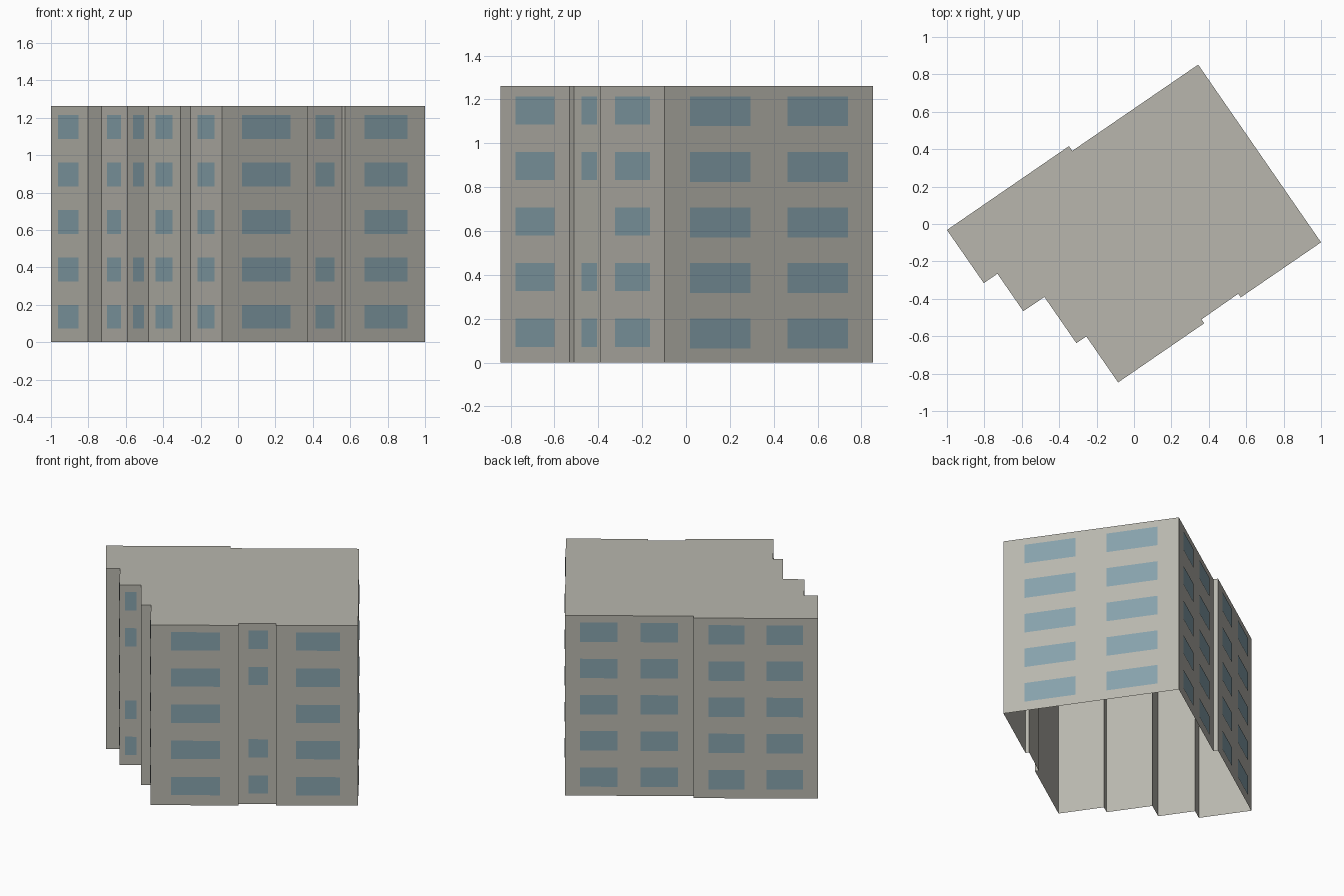
import bpy
import bmesh
from mathutils import Vector

if "Cube" in bpy.data.objects:
    bpy.data.objects.remove(bpy.data.objects["Cube"])

HEIGHT = 1.262
PROUD = 0.003      # how far the panes stand off the wall
Z = Vector((0, 0, 1))


def make_material(name, rgb):
    mat = bpy.data.materials.new(name)
    mat.use_nodes = True
    color = (*rgb, 1)
    mat.diffuse_color = color
    mat.node_tree.nodes["Principled BSDF"].inputs["Base Color"].default_value = color
    return mat


def make_object(name, bm, mat):
    mesh = bpy.data.meshes.new(name)
    bm.to_mesh(mesh)
    bm.free()
    mesh.materials.append(mat)
    obj = bpy.data.objects.new(name, mesh)
    bpy.context.collection.objects.link(obj)
    return obj


concrete = make_material("warm grey concrete", (0.48, 0.47, 0.42))
glass = make_material("blue grey glass", (0.24, 0.36, 0.41))

# Footprint, counterclockwise from the left corner
footprint = [Vector((x, y, 0)) for x, y in (
    (-1, -0.032), (-0.803, -0.316), (-0.73, -0.266), (-0.592, -0.466),
    (-0.479, -0.39), (-0.308, -0.637), (-0.255, -0.601), (-0.085, -0.847),
    (0.375, -0.531), (0.361, -0.51), (0.557, -0.373), (0.571, -0.392),
    (1, -0.098), (0.343, 0.852), (-0.33, 0.391), (-0.348, 0.416))]
count = len(footprint)

# Walls and flat roof, open underneath
bm = bmesh.new()
low = [bm.verts.new(p) for p in footprint]
high = [bm.verts.new(p + Z * HEIGHT) for p in footprint]
for i in range(count):
    j = (i + 1) % count
    bm.faces.new((low[i], low[j], high[j], high[i]))
bm.faces.new(high)
make_object("building_shell", bm, concrete)

# Window columns: wall index, spans along the wall, storeys with panes, sill drop
all_rows = range(5)
no_middle = (0, 1, 3, 4)
single = [(0.24, 0.77)]
pair = [(0.12, 0.41), (0.588, 0.88)]
layout = [
    (0, [(0.21, 0.76)], all_rows, 0),
    (2, single, all_rows, 0),
    (3, [(0.26, 0.78)], no_middle, 0),
    (4, single, all_rows, 0),
    (6, single, all_rows, 0),
    (7, [(0.23, 0.79)], all_rows, 0),
    (9, [(0.26, 0.78)], no_middle, 0),
    (11, [(0.24, 0.78)], all_rows, 0),
    (12, pair, all_rows, 0.008),
    (13, pair, all_rows, 0.008),
    (15, pair, all_rows, 0.008),
]


def add_panes(bm, wall, spans, rows, drop):
    a, b = footprint[wall], footprint[(wall + 1) % count]
    out = (b - a).cross(Z).normalized() * PROUD
    for start, end in spans:
        p, q = a.lerp(b, start) + out, a.lerp(b, end) + out
        for row in rows:
            bottom = Z * (0.072 + 0.2535 * row - drop)
            top = Z * (0.2 + 0.2535 * row)
            corners = (p + bottom, q + bottom, q + top, p + top)
            bm.faces.new([bm.verts.new(c) for c in corners])


# Window panes
bm = bmesh.new()
for entry in layout:
    add_panes(bm, *entry)
make_object("window_panes", bm, glass)
